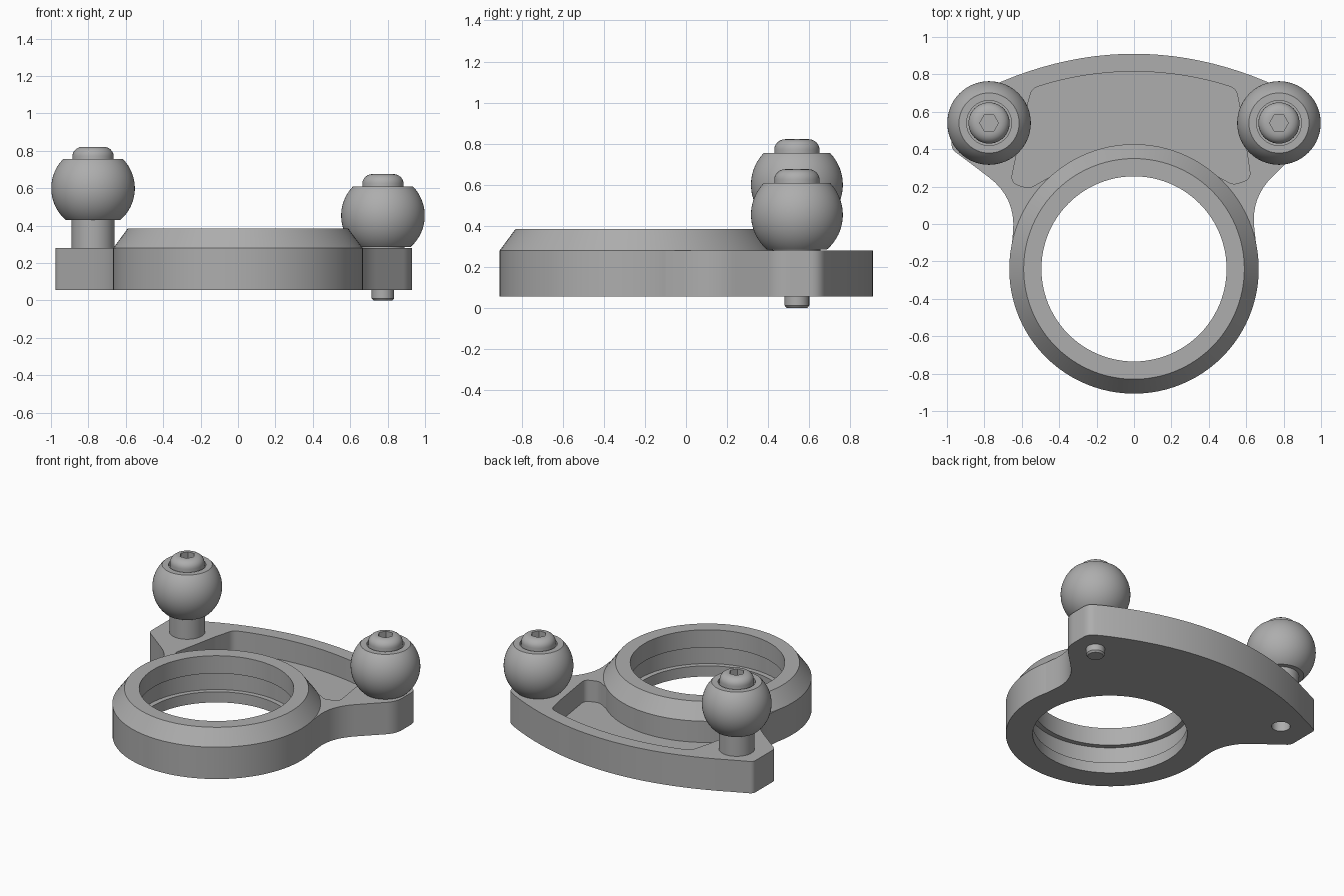
import bpy, bmesh, math
from mathutils import Vector

cube = bpy.data.objects.get("Cube")
if cube:
    bpy.data.objects.remove(cube, do_unlink=True)

metal = bpy.data.materials.new("plain_grey")
metal.use_nodes = True
GREY = (0.42, 0.42, 0.42, 1)
metal.diffuse_color = GREY
metal.node_tree.nodes["Principled BSDF"].inputs["Base Color"].default_value = GREY


def finish(name, bm, loc=(0, 0, 0)):
    bmesh.ops.remove_doubles(bm, verts=bm.verts, dist=1e-5)
    bmesh.ops.recalc_face_normals(bm, faces=bm.faces)
    mesh = bpy.data.meshes.new(name)
    bm.to_mesh(mesh)
    bm.free()
    mesh.materials.append(metal)
    ob = bpy.data.objects.new(name, mesh)
    ob.location = loc
    bpy.context.collection.objects.link(ob)
    return ob


def lathe(name, profile, loc=(0, 0, 0), steps=64, closed=True):
    """Spin a closed (radius, height) profile about the vertical axis."""
    bm = bmesh.new()
    vs = [bm.verts.new((r, 0, z)) for r, z in profile]
    n = len(vs)
    es = [bm.edges.new((vs[i], vs[(i + 1) % n])) for i in range(n if closed else n - 1)]
    bmesh.ops.spin(bm, geom=vs + es, cent=(0, 0, 0), axis=(0, 0, 1),
                   angle=math.tau, steps=steps)
    return finish(name, bm, loc)


def prism(name, points, z0, z1, loc=(0, 0, 0)):
    bm = bmesh.new()
    face = bm.faces.new([bm.verts.new((x, y, z0)) for x, y in points])
    out = bmesh.ops.extrude_face_region(bm, geom=[face])
    top = [v for v in out["geom"] if isinstance(v, bmesh.types.BMVert)]
    bmesh.ops.translate(bm, verts=top, vec=(0, 0, z1 - z0))
    return finish(name, bm, loc)


def rounded(corners, steps=8):
    """Replace each (x, y, radius) corner by a fillet."""
    pts, n = [], len(corners)
    for i, (x, y, r) in enumerate(corners):
        p = Vector((x, y))
        if r == 0:
            pts.append(p)
            continue
        a = (Vector(corners[i - 1][:2]) - p).normalized()
        b = (Vector(corners[(i + 1) % n][:2]) - p).normalized()
        t = r / math.tan(a.angle(b) / 2)
        for k in range(steps + 1):
            u = k / steps
            pts.append(p + a * t * (1 - u) ** 2 + b * t * u * u)
    return pts


def arc(half, top, bend, n=24):
    xs = [half - 2 * half * k / n for k in range(n + 1)]
    return [(x, top - bend * x * x, 0) for x in xs]


def circle(r, n):
    return [(r * math.cos(math.tau * k / n), r * math.sin(math.tau * k / n)) for k in range(n)]


def cut(ob, cutter):
    mod = ob.modifiers.new("cut", "BOOLEAN")
    mod.operation, mod.solver, mod.object = "DIFFERENCE", "EXACT", cutter
    bpy.context.view_layer.objects.active = ob
    bpy.ops.object.modifier_apply(modifier=mod.name)
    bpy.data.objects.remove(cutter, do_unlink=True)


BASE, DECK, RIM = 0.055, 0.28, 0.385
RING_Y, POST_X, POST_Y = -0.24, 0.775, 0.54

# clamp ring with chamfered rim and an inner groove
ring = lathe("clamp_ring", [(0.495, BASE), (0.667, BASE), (0.667, DECK), (0.59, RIM),
                            (0.495, RIM), (0.495, 0.26), (0.53, 0.26), (0.53, 0.13),
                            (0.495, 0.13)], (0, RING_Y, 0), 96)

# bracket plate, its front edge following the ring
outline = [(0.652, -0.1, 0), (0.625, 0.14, 0.33), (0.93, 0.44, 0.16), (0.93, 0.65, 0.08)]
outline += arc(0.84, 0.91, 0.296)
outline += [(-0.975, 0.64, 0.04), (-0.975, 0.4, 0.05), (-0.63, 0.14, 0.33), (-0.652, -0.1, 0)]
for k in range(33):
    a = math.radians(168 - 156 * k / 32)
    outline.append((0.655 * math.cos(a), RING_Y + 0.655 * math.sin(a), 0))
plate = prism("bracket_plate", rounded(outline), BASE, DECK)

# sunken pocket in the plate
pocket = [(0.3, 0.1, 0), (0.4, 0.28, 0), (0.53, 0.21, 0.06), (0.625, 0.24, 0.05),
          (0.575, 0.58, 0.2), (0.545, 0.725, 0.06)]
pocket += arc(0.45, 0.815, 0.3)
pocket += [(-0.545, 0.725, 0.06), (-0.585, 0.58, 0.2), (-0.66, 0.22, 0.05),
           (-0.56, 0.19, 0.06), (-0.4, 0.28, 0), (-0.3, 0.1, 0)]
cut(plate, prism("pocket_cutter", rounded(pocket), 0.13, 0.5))

# open bolt hole under the raised post
cut(plate, prism("hole_cutter", circle(0.06, 32), 0, 0.24, (-POST_X, POST_Y, 0)))


def ball_mount(side, x, z):
    """Truncated ball on a post, held by a domed socket screw."""
    loc = (x, POST_Y, z)
    ball = [(0, -0.17)]
    for k in range(25):
        a = math.radians(-49 + 93 * k / 24)
        ball.append((0.2235 * math.cos(a), 0.2235 * math.sin(a)))
    ball += [(0.12, 0.155), (0.12, 0.13), (0, 0.13)]
    post = lathe(side + "_post", [(0, DECK - z), (0.115, DECK - z), (0.115, -0.16), (0, -0.16)],
                 loc, closed=False)
    body = lathe(side + "_ball", ball, loc, closed=False)
    head = [(0, 0.125), (0.11, 0.125), (0.11, 0.172)]
    for k in range(1, 7):
        a = math.radians(k * 15)
        head.append((0.055 + 0.055 * math.cos(a), 0.172 + 0.05 * math.sin(a)))
    head.append((0, 0.222))
    screw = lathe(side + "_screw", head, loc, closed=False)
    cut(screw, prism("socket_cutter", circle(0.05, 6), 0.15, 0.3, loc))
    return [post, body, screw]


parts = [ring, plate]
parts += ball_mount("right", -POST_X, 0.6)
parts += ball_mount("left", POST_X, 0.454)

# screw tip poking out below the low mount
parts.append(lathe("screw_tip", [(0, 0), (0.05, 0), (0.06, 0.012), (0.06, 0.07), (0, 0.07)],
                   (POST_X, POST_Y, 0), 32, closed=False))

bpy.ops.object.select_all(action="DESELECT")
for ob in parts:
    ob.select_set(True)
bpy.context.view_layer.objects.active = ring
bpy.ops.object.shade_smooth_by_angle(angle=math.radians(25))
